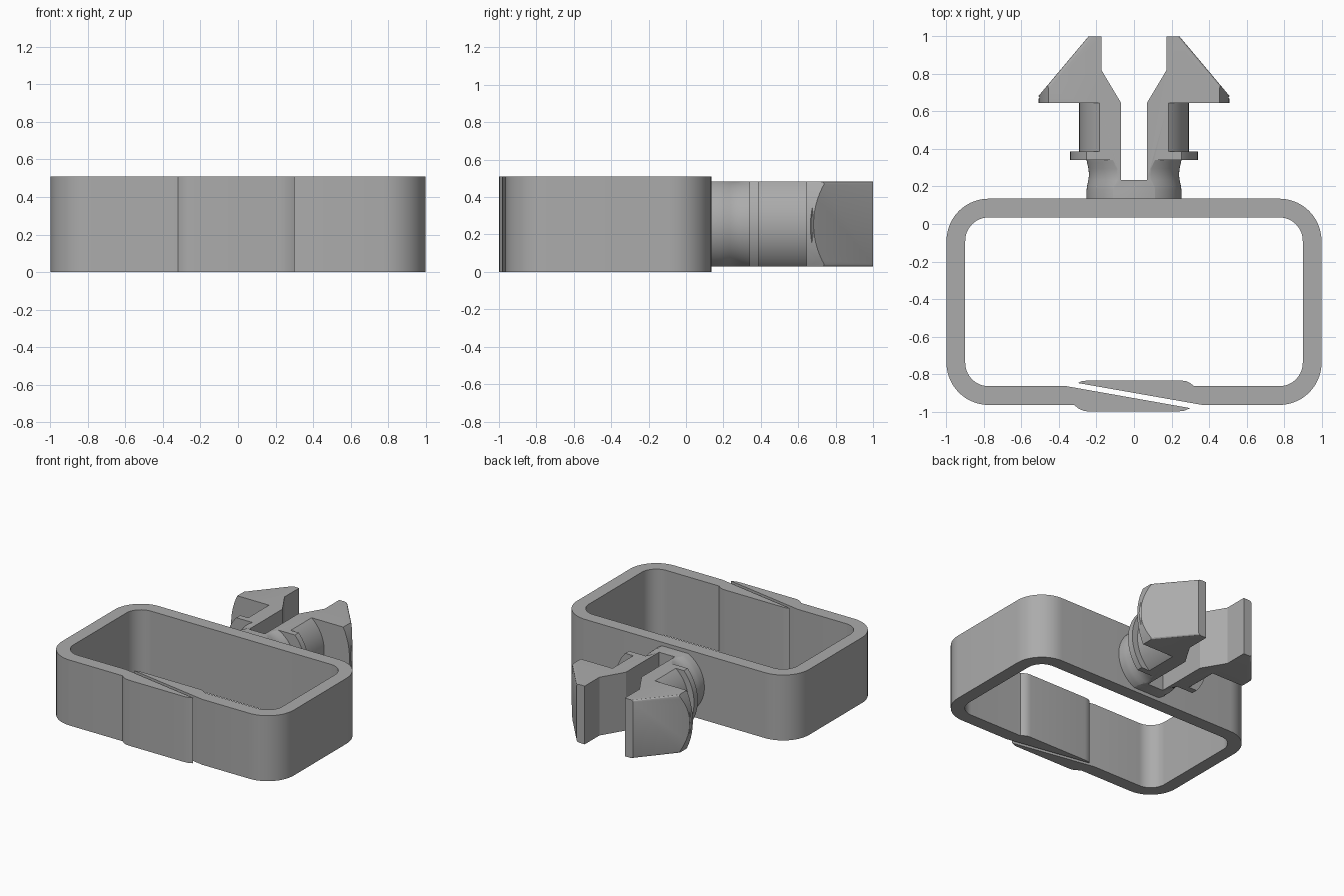
import bpy, bmesh
from math import sin, cos, pi, radians, hypot

if "Cube" in bpy.data.objects:
    bpy.data.objects.remove(bpy.data.objects["Cube"])

HEIGHT = 0.51
MID = HEIGHT / 2

grey = bpy.data.materials.new("plain grey")
grey.use_nodes = True
GREY = (0.41, 0.41, 0.41, 1)
grey.diffuse_color = GREY
grey.node_tree.nodes["Principled BSDF"].inputs["Base Color"].default_value = GREY


def add_object(name, bm):
    bmesh.ops.recalc_face_normals(bm, faces=bm.faces)
    mesh = bpy.data.meshes.new(name)
    bm.to_mesh(mesh)
    bm.free()
    mesh.materials.append(grey)
    obj = bpy.data.objects.new(name, mesh)
    bpy.context.collection.objects.link(obj)
    return obj


def prism(outline, z0, z1):
    bm = bmesh.new()
    face = bm.faces.new([bm.verts.new((x, y, z0)) for x, y in outline])
    ext = bmesh.ops.extrude_face_region(bm, geom=[face])
    top = [v for v in ext["geom"] if isinstance(v, bmesh.types.BMVert)]
    bmesh.ops.translate(bm, verts=top, vec=(0, 0, z1 - z0))
    return bm


def lathe(profile, steps=96):
    """Revolve (radius, y) pairs about the y axis at mid height."""
    bm = bmesh.new()
    rings = [[bm.verts.new((r * cos(2 * pi * i / steps), y, MID + r * sin(2 * pi * i / steps)))
              for i in range(steps)] for r, y in profile]
    for a, b in zip(rings, rings[1:]):
        for i in range(steps):
            j = (i + 1) % steps
            bm.faces.new((a[i], a[j], b[j], b[i]))
    bm.faces.new(rings[0])
    bm.faces.new(rings[-1])
    return bm


def arc(cx, cy, r, start, end, steps=14):
    angles = [radians(start + (end - start) * i / steps) for i in range(steps + 1)]
    return [(cx + r * cos(a), cy + r * sin(a)) for a in angles]


def shade(obj):
    bpy.ops.object.select_all(action="DESELECT")
    obj.select_set(True)
    bpy.context.view_layer.objects.active = obj
    bpy.ops.object.shade_smooth_by_angle(angle=radians(25))


# Strap: rounded rectangular band, open at the front with overlapping tapered ends
CX, BACK, FRONT = 0.775, -0.09, -0.74


def corners(r):
    return [arc(CX, FRONT, r, -90, 0), arc(CX, BACK, r, 0, 90),
            arc(-CX, BACK, r, 90, 180), arc(-CX, FRONT, r, 180, 270)]


outer = sum(corners(0.225), [])
inner = sum(corners(0.125), [])
left_end = [(-0.32, -0.965), (-0.295, -0.985), (-0.265, -0.998), (-0.23, -1.0),
            (0.23, -1.0), (0.265, -0.997), (0.30, -0.982), (-0.36, -0.865)]
right_end = [(0.32, -0.865), (0.30, -0.848), (0.275, -0.837), (0.25, -0.835),
             (-0.25, -0.835), (-0.28, -0.838), (-0.30, -0.848), (0.365, -0.965)]
strap = add_object("strap", prism(outer + left_end + inner[::-1] + right_end, 0, HEIGHT))
shade(strap)

# Clip: turned body with a waisted neck, thin flange, shaft and wide head
neck = [(0.253, 0.12), (0.253, 0.18), (0.25, 0.205), (0.243, 0.235), (0.24, 0.265),
        (0.243, 0.295), (0.25, 0.325), (0.253, 0.34)]
body = neck + [(0.34, 0.34), (0.34, 0.387), (0.292, 0.387), (0.292, 0.644),
               (0.51, 0.644), (0.51, 1.05)]
clip = add_object("snap_clip", lathe(body))

# Clip envelope: flat top and bottom, sloped head sides and a flared central slot
half = [(0.068, 0.235), (0.068, 0.644), (0.173, 0.82), (0.173, 1.0), (0.243, 1.0),
        (0.51, 0.682), (0.56, 0.62), (0.56, 0.1)]
bm = prism(half + [(-x, y) for x, y in reversed(half)], MID - 0.227, MID + 0.227)
bm.normal_update()
rims = [e for e in bm.edges
        if abs(e.verts[0].co.z - e.verts[1].co.z) < 0.001
        and all(abs(v.co.x) > 0.2 and v.co.y > 0.65 for v in e.verts)]
bmesh.ops.bevel(bm, geom=rims, offset=0.016, segments=3, profile=0.5, affect="EDGES")
envelope = add_object("clip_envelope", bm)
envelope.hide_render = True

cut = clip.modifiers.new("trim", "BOOLEAN")
cut.operation = "INTERSECT"
cut.solver = "EXACT"
cut.object = envelope
bpy.context.view_layer.objects.active = clip
bpy.ops.object.modifier_apply(modifier=cut.name)
bpy.data.objects.remove(envelope)
shade(clip)
